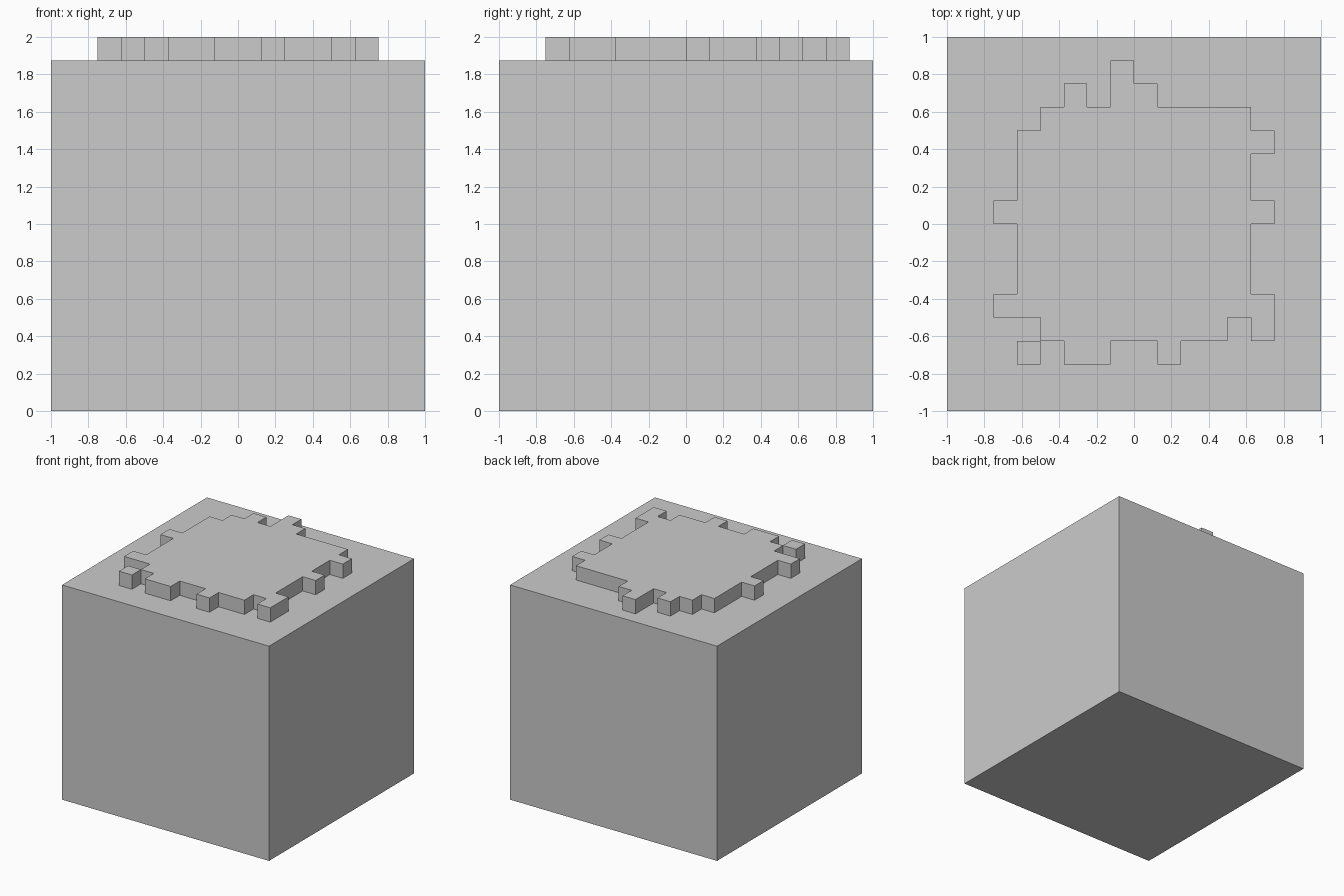
import bpy, bmesh

if "Cube" in bpy.data.objects:
    bpy.data.objects.remove(bpy.data.objects["Cube"])

U = 0.125  # one pixel of the 16 x 16 grid


def prism(name, points, z0, z1):
    """Extrude a flat outline between two heights."""
    bm = bmesh.new()
    face = bm.faces.new([bm.verts.new((x, y, z0)) for x, y in points])
    new = bmesh.ops.extrude_face_region(bm, geom=[face], use_keep_orig=True)["geom"]
    bmesh.ops.translate(bm, vec=(0, 0, z1 - z0),
                        verts=[v for v in new if isinstance(v, bmesh.types.BMVert)])
    bmesh.ops.recalc_face_normals(bm, faces=bm.faces)
    mesh = bpy.data.meshes.new(name)
    bm.to_mesh(mesh)
    bm.free()
    obj = bpy.data.objects.new(name, mesh)
    bpy.context.collection.objects.link(obj)
    return obj


def rect(x0, y0, x1, y1):
    return [(x0, y0), (x1, y0), (x1, y1), (x0, y1)]


def staircase(x, y, steps):
    """Outline in pixels: each step alternately sets a new x, then a new y."""
    points = [(x * U, y * U)]
    for i, value in enumerate(steps):
        x, y = (value, y) if i % 2 == 0 else (x, value)
        points.append((x * U, y * U))
    return points


# Main cube
prism("block_body", rect(-1, -1, 1, 1), 0, 2 - U)

# Raised patch with jagged pixel edge, clockwise from the back left
patch = staircase(-4, 5, [
    -3, 6, -2, 5, -1, 7, 0, 6, 1, 5,              # back edge
    5, 4, 6, 3, 5, 1, 6, 0, 5, -3, 6, -5,         # right edge
    5, -4, 4, -5, 2, -6, 1, -5, -1, -6, -3, -5,   # front edge
    -4, -4, -6, -3, -5, 0, -6, 1, -5, 4, -4])     # left edge
prism("top_patch", patch, 2 - U, 2)

# Loose pixel at the front left corner
prism("loose_pixel", rect(-5 * U, -6 * U, -4 * U, -5 * U), 2 - U, 2)
